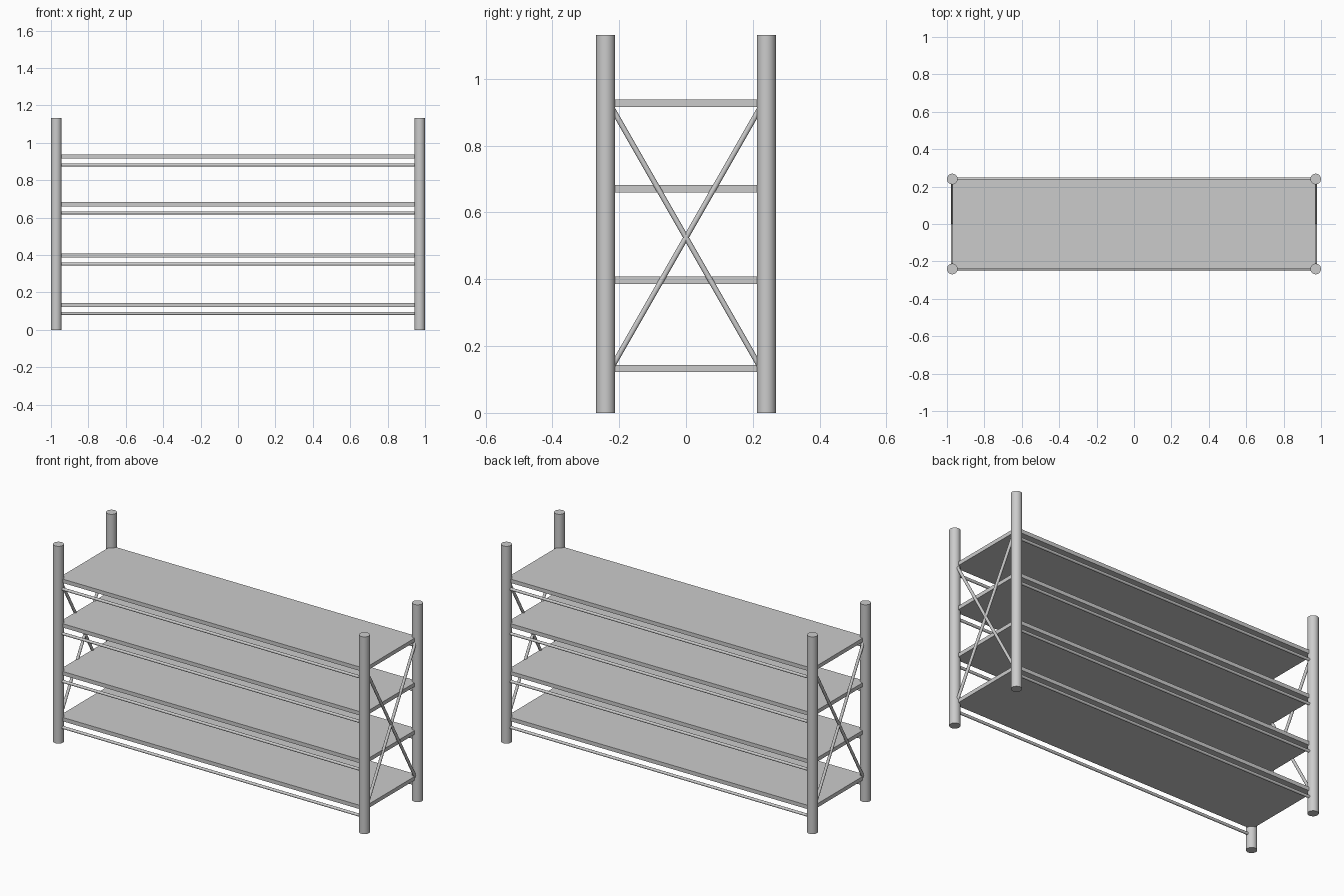
import bpy
from mathutils import Vector

if "Cube" in bpy.data.objects:
    bpy.data.objects.remove(bpy.data.objects["Cube"])

PX, PY = 0.9715, 0.2405      # post centre lines
POST_R, TUBE_R = 0.0285, 0.008
HEIGHT = 1.132


def tube(name, a, b, radius, sides):
    """Cylinder between two points."""
    a, b = Vector(a), Vector(b)
    d = b - a
    bpy.ops.mesh.primitive_cylinder_add(vertices=sides, radius=radius, depth=d.length,
                                        location=(a + b) / 2)
    ob = bpy.context.object
    ob.name = name
    ob.rotation_euler = d.to_track_quat('Z', 'Y').to_euler()
    bpy.ops.object.shade_smooth_by_angle()
    return ob


def box(name, size, location):
    bpy.ops.mesh.primitive_cube_add(size=1, location=location)
    ob = bpy.context.object
    ob.name = name
    ob.scale = size
    return ob


# corner posts
for sx, side in ((-1, "left"), (1, "right")):
    for sy, end in ((-1, "front"), (1, "back")):
        tube(f"{end}_{side}_post", (sx * PX, sy * PY, 0), (sx * PX, sy * PY, HEIGHT), POST_R, 32)

# shelves, each with a thin support rail below its front and back edges
for i, z in enumerate((0.133, 0.397, 0.671, 0.927), 1):
    box(f"shelf_{i}", (2 * PX, 2 * PY, 0.022), (0, 0, z))
    for sy, end in ((-1, "front"), (1, "back")):
        zr = z - 0.046
        tube(f"{end}_rail_{i}", (-PX, sy * PY, zr), (PX, sy * PY, zr), TUBE_R, 16)

# crossed braces on both ends
MID, HALF_Y, SLOPE = 0.525, 0.225, 1.75
for sx, side in ((-1, "left"), (1, "right")):
    for s, kind in ((-1, "falling"), (1, "rising")):
        dz = s * SLOPE * HALF_Y
        tube(f"{side}_{kind}_brace", (sx * PX, -HALF_Y, MID - dz), (sx * PX, HALF_Y, MID + dz),
             TUBE_R, 16)
